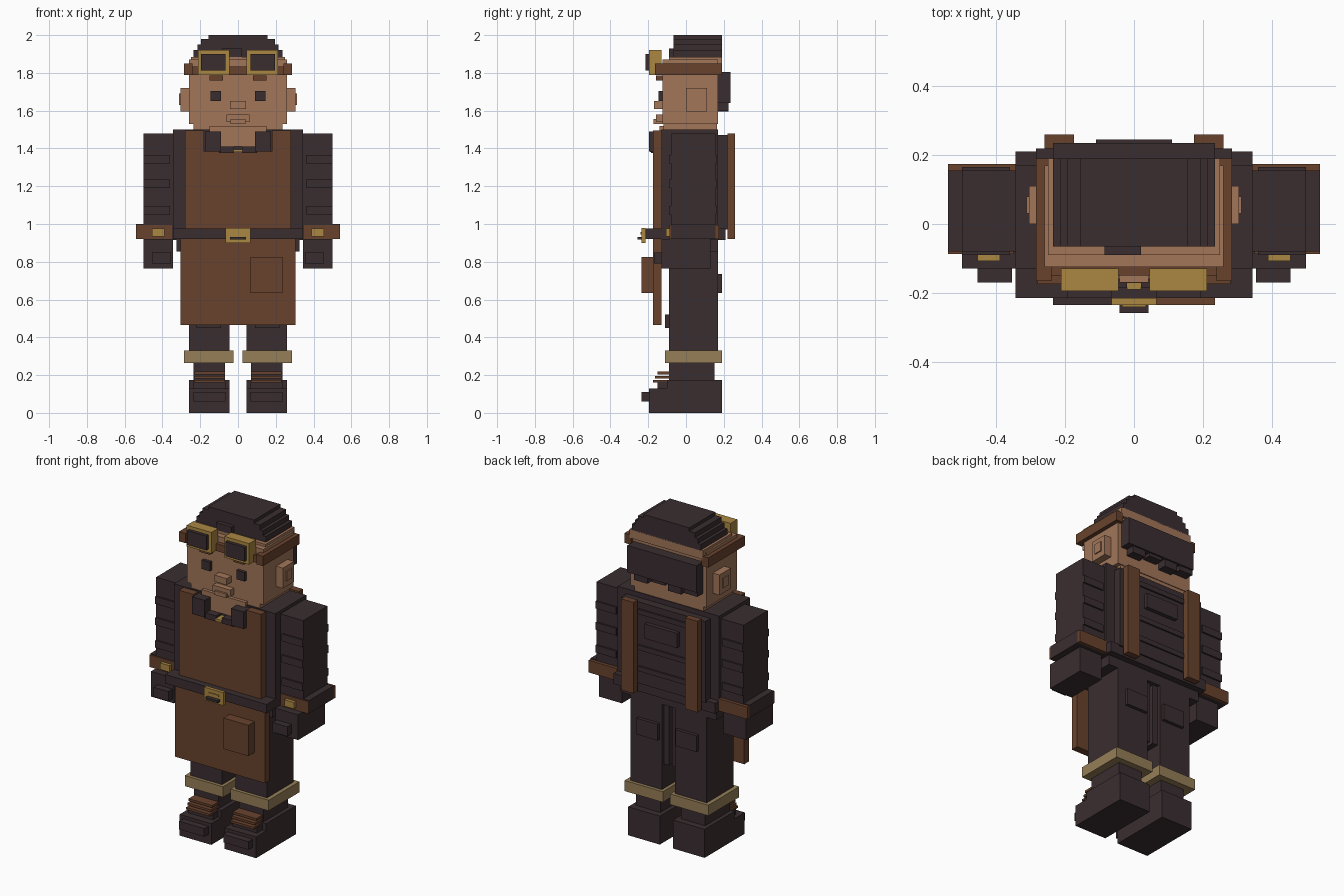
import bpy
import bmesh

cube = bpy.data.objects.get("Cube")
if cube:
    bpy.data.objects.remove(cube, do_unlink=True)


def material(name, r, g, b):
    m = bpy.data.materials.new(name)
    m.use_nodes = True
    m.diffuse_color = (r, g, b, 1)
    m.node_tree.nodes["Principled BSDF"].inputs["Base Color"].default_value = (r, g, b, 1)
    return m


DARK = material("charcoal cloth", .042, .027, .03)
BROWN = material("brown leather", .14, .055, .026)
SKIN = material("skin", .36, .18, .10)
GOLD = material("brass", .41, .245, .055)
TAN = material("tan trim", .30, .21, .095)


def box(name, mat, x, y, z, mirror=False):
    """Box from x, y, z ranges; mirror adds a copy on the other side."""
    bm = bmesh.new()
    for side in ((1, -1) if mirror else (1,)):
        new = bmesh.ops.create_cube(bm, size=1)["verts"]
        for v in new:
            for i, (lo, hi) in enumerate((x, y, z)):
                v.co[i] = lo if v.co[i] < 0 else hi
            v.co.x *= side
    bmesh.ops.recalc_face_normals(bm, faces=bm.faces)
    me = bpy.data.meshes.new(name)
    bm.to_mesh(me)
    bm.free()
    me.materials.append(mat)
    ob = bpy.data.objects.new(name, me)
    bpy.context.collection.objects.link(ob)
    return ob


def mid(w):
    return (-w, w)


def pair(name, mat, x, y, z):
    return box(name, mat, x, y, z, True)


# Boots and laces
pair("boot_sole", DARK, (.045, .26), (-.195, .19), (0, .13))
pair("boot_upper", DARK, (.045, .26), (-.1, .19), (.13, .175))
pair("boot_toe_cap", DARK, (.065, .235), (-.235, -.195), (.06, .11))
pair("boot_tongue", DARK, (.065, .235), (-.15, -.1), (.13, .165))
for i in range(3):
    z = .16 + i * .022
    pair("boot_lace", BROWN, (.07, .23), (-.175 + i * .012, -.08), (z, z + .014))
pair("ankle", DARK, (.07, .235), (-.09, .15), (.17, .28))

# Trousers
pair("trouser_cuff", TAN, (.025, .285), (-.11, .19), (.265, .33))
pair("trouser_leg", DARK, (.045, .26), (-.09, .17), (.33, .88))
pair("inner_leg", DARK, (.01, .05), (-.07, .15), (.48, .88))
pair("back_pocket", DARK, (.06, .205), (.17, .19), (.635, .735))
pair("knee_patch", DARK, (.09, .22), (-.11, -.09), (.45, .52))
box("hips", DARK, mid(.325), (-.13, .17), (.855, .93))
box("jacket_hem", DARK, mid(.345), (-.13, .21), (.915, .98))

# Torso
box("torso", DARK, mid(.345), (-.13, .17), (.97, 1.5))
box("upper_back", DARK, mid(.285), (.17, .22), (.97, 1.47))
box("back_label_plate", DARK, mid(.11), (.22, .245), (1.27, 1.36))
for z in (1.05, 1.18, 1.4):
    box("back_fold", DARK, mid(.17), (.22, .23), (z, z + .03))

# Apron, straps and belt
box("apron_bib", BROWN, mid(.28), (-.175, -.13), (.97, 1.385))
pair("front_strap", BROWN, (.18, .28), (-.175, -.13), (1.385, 1.495))
box("apron_skirt", BROWN, mid(.305), (-.175, -.13), (.465, .93))
box("apron_pocket", BROWN, (.065, .235), (-.235, -.175), (.635, .825))
pair("back_strap", BROWN, (.175, .26), (.22, .26), (.92, 1.48))
box("belt", DARK, mid(.345), (-.215, -.13), (.92, .975))
box("belt_buckle", GOLD, mid(.065), (-.235, -.215), (.9, .98))
box("buckle_pin", DARK, mid(.042), (-.258, -.235), (.918, .932))
box("buckle_bar", GOLD, mid(.035), (-.241, -.235), (.945, .957))

# Collar and neck
box("neck", SKIN, mid(.15), (-.14, .12), (1.41, 1.52))
pair("collar", DARK, (.09, .175), (-.195, -.13), (1.385, 1.49))
pair("collar_tip", DARK, (.02, .1), (-.185, -.13), (1.375, 1.41))
box("collar_pin", GOLD, mid(.02), (-.19, -.13), (1.38, 1.395))

# Arms, gauntlets and hands
pair("sleeve", DARK, (.345, .5), (-.08, .155), (.95, 1.48))
for z in (1.05, 1.19, 1.32):
    pair("sleeve_fold", DARK, (.36, .5), (-.09, .165), (z, z + .045))
pair("gauntlet", DARK, (.345, .54), (-.08, .155), (.92, 1.0))
pair("gauntlet_front_band", BROWN, (.35, .54), (-.087, -.08), (.92, .995))
pair("gauntlet_back_band", BROWN, (.345, .54), (.155, .175), (.92, .995))
pair("gauntlet_buckle", GOLD, (.39, .455), (-.107, -.087), (.935, .975))
pair("hand", DARK, (.345, .5), (-.13, .13), (.765, .92))
pair("knuckles", DARK, (.355, .455), (-.17, -.13), (.79, .85))

# Head and face
box("head", SKIN, mid(.26), (-.125, .17), (1.53, 1.87))
box("jaw", SKIN, mid(.235), (-.12, .165), (1.495, 1.53))
pair("ear", SKIN, (.26, .305), (0, .11), (1.595, 1.72))
pair("ear_hollow", SKIN, (.305, .312), (.03, .08), (1.63, 1.69))
pair("eye", DARK, (.09, .145), (-.145, -.125), (1.65, 1.705))
pair("eyebrow", BROWN, (.08, .15), (-.16, -.125), (1.76, 1.785))
box("nose", SKIN, mid(.042), (-.17, -.125), (1.61, 1.65))
box("mouth", SKIN, mid(.06), (-.16, -.125), (1.54, 1.58))
box("lower_lip", SKIN, mid(.04), (-.172, -.125), (1.53, 1.555))

# Hair, with a stepped crown
box("hairline", SKIN, mid(.25), (-.09, .19), (1.83, 1.885))
for width, low, high in ((.235, 1.88, 1.92), (.215, 1.92, 1.95),
                         (.195, 1.95, 1.98), (.155, 1.98, 2.0)):
    box("crown_layer", DARK, mid(width), (-.065, .19), (low, high))
box("forelock", DARK, (-.085, .02), (-.09, -.06), (1.88, 1.93))
box("back_hair", DARK, mid(.235), (.17, .235), (1.64, 1.805))
for x, drop in ((-.19, .03), (-.08, .045), (.03, .02), (.15, .04)):
    box("hair_tuft", DARK, (x - .045, x + .045), (.17, .225), (1.64 - drop, 1.64))

# Goggles
pair("goggle_strap", BROWN, (.24, .285), (-.165, .19), (1.79, 1.85))
box("goggle_bridge", BROWN, mid(.25), (-.15, -.12), (1.79, 1.835))
pair("goggle_frame", GOLD, (.045, .212), (-.195, -.13), (1.79, 1.92))
pair("goggle_lens", DARK, (.065, .195), (-.215, -.195), (1.812, 1.9))
